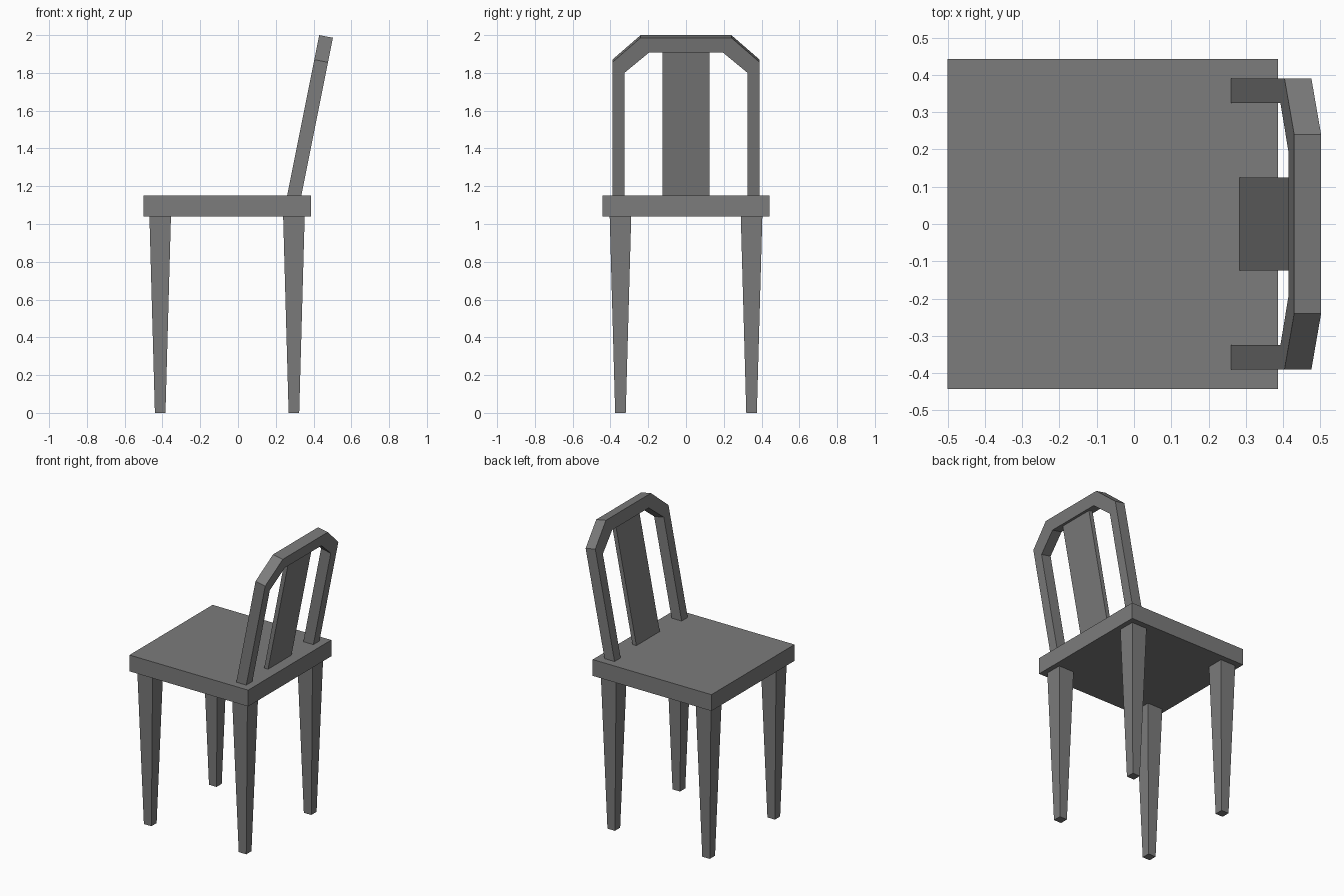
import bpy

if "Cube" in bpy.data.objects:
    bpy.data.objects.remove(bpy.data.objects["Cube"])

grey = bpy.data.materials.new("grey paint")
grey.diffuse_color = (0.2, 0.2, 0.2, 1)
grey.use_nodes = True
grey.node_tree.nodes["Principled BSDF"].inputs["Base Color"].default_value = grey.diffuse_color

SEAT_BOTTOM, SEAT_TOP = 1.04, 1.15
LEAN = 0.2          # backrest moves this far back per unit of height


def loft(name, rings, closed=False):
    """Skin quads between four-point rings; cap both ends unless closed."""
    n = len(rings)
    verts = [p for ring in rings for p in ring]
    faces = []
    for i in range(n if closed else n - 1):
        a, b = i * 4, ((i + 1) % n) * 4
        for k in range(4):
            m = (k + 1) % 4
            faces.append((a + k, a + m, b + m, b + k))
    if not closed:
        faces.append((3, 2, 1, 0))
        faces.append(tuple((n - 1) * 4 + k for k in range(4)))
    mesh = bpy.data.meshes.new(name)
    mesh.from_pydata(verts, [], faces)
    mesh.validate()
    mesh.materials.append(grey)
    obj = bpy.data.objects.new(name, mesh)
    bpy.context.collection.objects.link(obj)
    return obj


def rect(x0, x1, y0, y1, z):
    return [(x0, y0, z), (x1, y0, z), (x1, y1, z), (x0, y1, z)]


# Seat slab
loft("seat", [rect(-0.5, 0.386, -0.443, 0.443, z) for z in (SEAT_BOTTOM, SEAT_TOP)])

# Four tapered legs
for label, x in (("front", -0.412), ("back", 0.296)):
    for side, y in (("right", -0.347), ("left", 0.347)):
        loft(f"{label}_{side}_leg",
             [rect(x - h, x + h, y - h, y + h, z)
              for h, z in ((0.028, 0), (0.057, SEAT_BOTTOM))])


def lean_x(x, z):
    return x + LEAN * (z - SEAT_TOP)


# Backrest frame: leaning arch with chamfered corners
outer = [(0.39, SEAT_TOP), (0.39, 1.87), (0.24, 2.0)]
inner = [(0.325, SEAT_TOP), (0.325, 1.815), (0.195, 1.922)]
half = list(zip(outer, inner))
stations = [(o, i, -1) for o, i in half] + [(o, i, 1) for o, i in reversed(half)]
rings = []
for (yo, zo), (yi, zi), s in stations:
    drop = 0 if zo == SEAT_TOP else 0.014     # back edge sits square to the lean
    rings.append([(lean_x(0.26, zo), s * yo, zo),
                  (lean_x(0.335, zo - drop), s * yo, zo - drop),
                  (lean_x(0.335, zi - drop), s * yi, zi - drop),
                  (lean_x(0.26, zi), s * yi, zi)])
loft("backrest_frame", rings)

# Thin centre slat, leaning with the frame
loft("back_slat", [rect(lean_x(0.283, z), lean_x(0.312, z), -0.125, 0.125, z)
                   for z in (SEAT_TOP, 1.922)])

# Make every face point outward
for obj in bpy.context.collection.objects:
    bpy.context.view_layer.objects.active = obj
    bpy.ops.object.mode_set(mode='EDIT')
    bpy.ops.mesh.select_all(action='SELECT')
    bpy.ops.mesh.normals_make_consistent(inside=False)
    bpy.ops.object.mode_set(mode='OBJECT')
